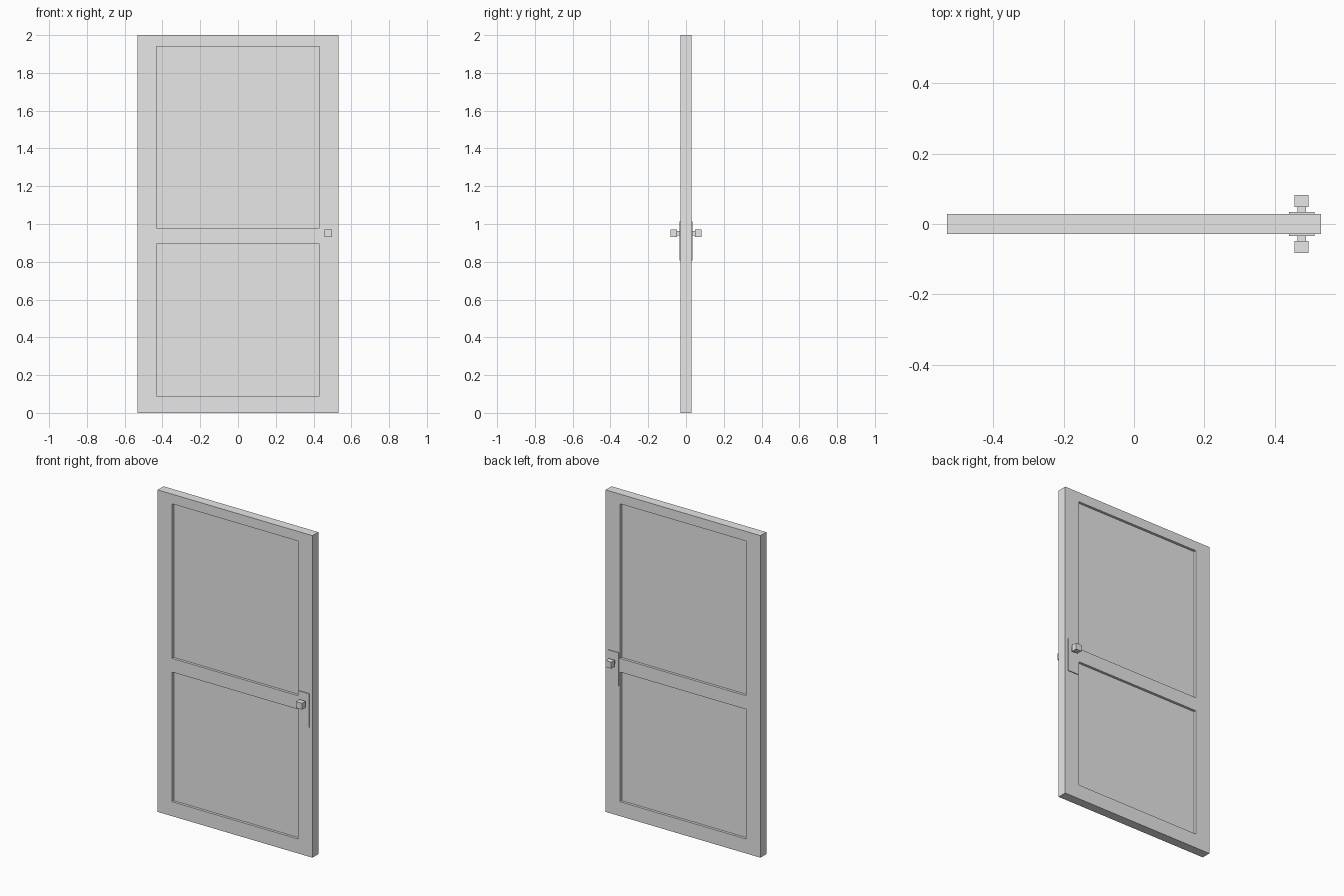
import bpy
import bmesh
from mathutils import Vector

cube = bpy.data.objects.get("Cube")
if cube:
    bpy.data.objects.remove(cube, do_unlink=True)

grey = bpy.data.materials.new("plain_grey")
grey.use_nodes = True
GREY = (0.8, 0.8, 0.8, 1.0)
grey.diffuse_color = GREY
grey.node_tree.nodes["Principled BSDF"].inputs["Base Color"].default_value = GREY


def box_mesh(low, high):
    """Return a bmesh box spanning two opposite corners."""
    low, high = Vector(low), Vector(high)
    bm = bmesh.new()
    bmesh.ops.create_cube(bm, size=1)
    bmesh.ops.scale(bm, vec=high - low, verts=bm.verts)
    bmesh.ops.translate(bm, vec=(low + high) / 2, verts=bm.verts)
    return bm


def finish(bm, name):
    bmesh.ops.recalc_face_normals(bm, faces=bm.faces)
    mesh = bpy.data.meshes.new(name)
    bm.to_mesh(mesh)
    bm.free()
    mesh.materials.append(grey)
    obj = bpy.data.objects.new(name, mesh)
    bpy.context.collection.objects.link(obj)
    return obj


# Door slab with two recessed panels on each side
HALF_WIDTH, HALF_DEPTH, HEIGHT = 0.532, 0.029, 2.0
PANEL_X = 0.432
PANELS_Z = ((0.09, 0.895), (0.98, 1.94))
RECESS = 0.016

bm = box_mesh((-HALF_WIDTH, -HALF_DEPTH, 0), (HALF_WIDTH, HALF_DEPTH, HEIGHT))
cuts = [((x, 0, 0), (1, 0, 0)) for x in (-PANEL_X, PANEL_X)]
cuts += [((0, 0, z), (0, 0, 1)) for span in PANELS_Z for z in span]
for point, normal in cuts:
    geom = bm.verts[:] + bm.edges[:] + bm.faces[:]
    bmesh.ops.bisect_plane(bm, geom=geom, plane_co=point, plane_no=normal)


def is_panel(face):
    c = face.calc_center_median()
    return (abs(face.normal.y) > 0.9 and abs(c.x) < PANEL_X
            and any(a < c.z < b for a, b in PANELS_Z))


bm.normal_update()
bmesh.ops.inset_individual(bm, faces=[f for f in bm.faces if is_panel(f)],
                           thickness=0, depth=-RECESS)
finish(bm, "door_slab")

# Handle set: plate, neck and square knob on both sides
KNOB_X, KNOB_Z = 0.477, 0.95
for side, label in ((-1, "front"), (1, "back")):
    parts = (
        ("plate", 0.036, 0.806, 1.014, HALF_DEPTH - 0.003, 0.0345),
        ("neck", 0.012, KNOB_Z - 0.012, KNOB_Z + 0.012, 0.033, 0.05),
        ("knob", 0.02, KNOB_Z - 0.02, KNOB_Z + 0.02, 0.048, 0.082),
    )
    for name, half, z0, z1, near, far in parts:
        y0, y1 = sorted((side * near, side * far))
        bm = box_mesh((KNOB_X - half, y0, z0), (KNOB_X + half, y1, z1))
        finish(bm, f"{label}_{name}")
